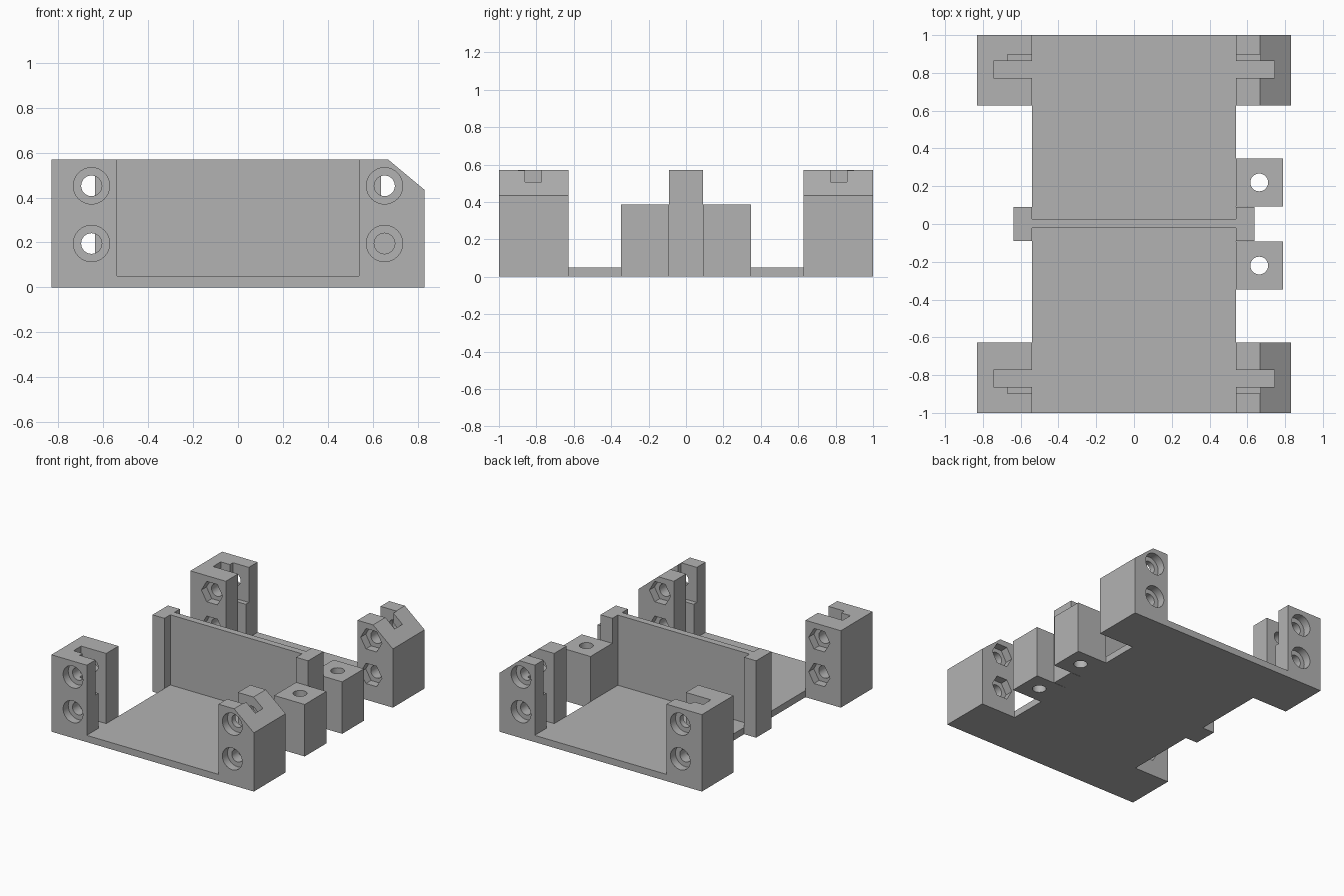
import bpy, bmesh, math
from mathutils import Matrix

if "Cube" in bpy.data.objects:
    bpy.data.objects.remove(bpy.data.objects["Cube"])

grey = bpy.data.materials.new("plain grey")
grey.diffuse_color = (0.45, 0.45, 0.45, 1)
grey.use_nodes = True
grey.node_tree.nodes["Principled BSDF"].inputs["Base Color"].default_value = grey.diffuse_color


def finish(name, bm):
    bmesh.ops.recalc_face_normals(bm, faces=bm.faces)
    me = bpy.data.meshes.new(name)
    bm.to_mesh(me)
    bm.free()
    me.materials.append(grey)
    ob = bpy.data.objects.new(name, me)
    bpy.context.collection.objects.link(ob)
    return ob


def prism(name, profile, y0, y1):
    """Extrude an (x, z) outline along y."""
    bm = bmesh.new()
    face = bm.faces.new([bm.verts.new((x, y0, z)) for x, z in profile])
    ext = bmesh.ops.extrude_face_region(bm, geom=[face])
    verts = [v for v in ext["geom"] if isinstance(v, bmesh.types.BMVert)]
    bmesh.ops.translate(bm, verts=verts, vec=(0, y1 - y0, 0))
    return finish(name, bm)


def box(name, x0, x1, y0, y1, z0, z1):
    return prism(name, [(x0, z0), (x1, z0), (x1, z1), (x0, z1)], y0, y1)


def rod(name, r, sides, x, y, z, length, axis="Y"):
    """Cylinder or hexagon centred on a point."""
    bm = bmesh.new()
    bmesh.ops.create_cone(bm, cap_ends=True, segments=sides, radius1=r, radius2=r, depth=length)
    if sides == 6:
        bmesh.ops.rotate(bm, verts=bm.verts, matrix=Matrix.Rotation(math.pi / 2, 3, "Z"))
    if axis == "Y":
        bmesh.ops.rotate(bm, verts=bm.verts, matrix=Matrix.Rotation(math.pi / 2, 3, "X"))
    bmesh.ops.translate(bm, verts=bm.verts, vec=(x, y, z))
    return finish(name, bm)


def cut(ob, cutters):
    bpy.context.view_layer.objects.active = ob
    for c in cutters:
        mod = ob.modifiers.new("cut", "BOOLEAN")
        mod.operation, mod.solver, mod.object = "DIFFERENCE", "EXACT", c
        bpy.ops.object.modifier_apply(modifier=mod.name)
        bpy.data.objects.remove(c)


def smooth(ob):
    bpy.ops.object.select_all(action="DESELECT")
    ob.select_set(True)
    bpy.context.view_layer.objects.active = ob
    bpy.ops.object.shade_smooth_by_angle(angle=math.radians(30))


IN, OUT, H, FLOOR = 0.54, 0.83, 0.57, 0.05

# Floor plate and central divider with its end posts
box("base_plate", -IN, IN, -1, 1, 0, FLOOR)
box("divider_wall", -IN, IN, -0.022, 0.027, FLOOR, H)
for side, s in (("left", -1), ("right", 1)):
    a, b = sorted((s * IN, s * 0.638))
    box(side + "_divider_post", a, b, -0.09, 0.09, 0, H)

# Corner brackets: right ones are chamfered on the outer top edge
plain = [(IN, 0), (OUT, 0), (OUT, H), (IN, H)]
chamfered = [(IN, 0), (OUT, 0), (OUT, 0.435), (0.668, H), (IN, H)]
for side, sx, outline in (("left", -1, plain), ("right", 1, chamfered)):
    for end, sy in (("front", -1), ("back", 1)):
        def span(x0, x1, y0, y1, z0, z1):
            xs, ys = sorted((sx * x0, sx * x1)), sorted((sy * y0, sy * y1))
            return box("cutter", *xs, *ys, z0, z1)

        bracket = prism(f"{end}_{side}_bracket", [(sx * x, z) for x, z in outline],
                        *sorted((sy * 0.628, sy * 1.0)))
        # panel slot and the shallower recess beside it
        cutters = [span(0.5, 0.745, 0.772, 0.862, FLOOR, 0.7),
                   span(0.5, 0.67, 0.84, 0.898, 0.31, 0.7)]
        # screw holes, counterbores outside, hexagonal nut pockets inside
        for z in (0.452, 0.195):
            x = sx * 0.653
            cutters += [rod("cutter", 0.046, 32, x, sy * 0.8, z, 0.6),
                        rod("cutter", 0.081, 32, x, sy * 1.0, z, 0.12),
                        rod("cutter", 0.087, 6, x, sy * 0.628, z, 0.12)]
        cut(bracket, cutters)
        smooth(bracket)

# Mounting tabs with vertical holes on the right side
for end, s in (("front", -1), ("back", 1)):
    tab = box(end + "_mounting_tab", IN, 0.79, *sorted((s * 0.092, s * 0.347)), 0, 0.385)
    cut(tab, [rod("cutter", 0.047, 32, 0.663, s * 0.22, 0.2, 0.8, "Z")])
    smooth(tab)
